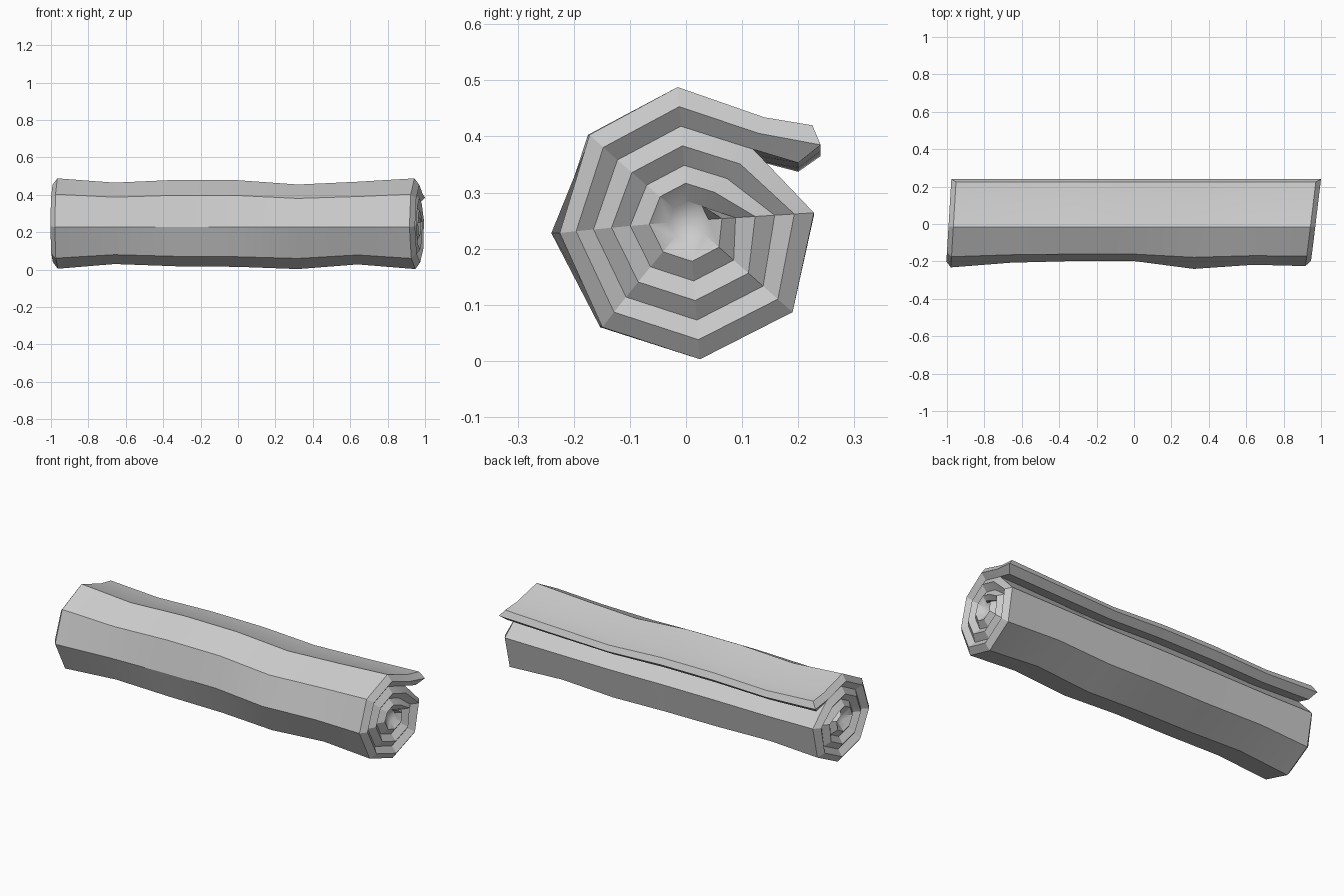
import bpy, bmesh, math
from mathutils import Vector

cube = bpy.data.objects.get("Cube")
if cube:
    bpy.data.objects.remove(cube)

# Plain grey sheet material
mat = bpy.data.materials.new("sheet_grey")
mat.use_nodes = True
grey = (0.6, 0.6, 0.6, 1)
mat.diffuse_color = grey
mat.node_tree.nodes["Principled BSDF"].inputs["Base Color"].default_value = grey

CENTRE = Vector((0.005, 0.25))
PITCH, CORE, RIDGE = 0.07, 0.035, 0.026

# Spiral in (y, z): loose flap, outer turn, then turns shrinking to the core
flap_in = Vector((0.2, 0.353))
flap_mid = Vector((0.24, 0.385))
spiral = [Vector(p) for p in (
    (0.225, 0.42), (0.14, 0.434),
    (-0.015, 0.488), (-0.178, 0.403), (-0.24, 0.228), (-0.153, 0.06),
    (0.025, 0.003), (0.19, 0.087), (0.228, 0.264), (0.12, 0.377))]
for i in range(2, 26):
    arm = spiral[i] - CENTRE
    spiral.append(CENTRE + arm.normalized() * max(CORE, arm.length - PITCH))
spiral.append(spiral[26])
outline = [flap_in, flap_mid] + spiral[:10]

# Wobble along the length: x, top height, bottom height, front inset
sections = [(-0.965, 0.488, 0.005, 0.008), (-0.66, 0.465, 0.03, 0.033),
            (-0.33, 0.48, 0.018, 0.042), (0, 0.478, 0.015, 0.042),
            (0.32, 0.455, 0.003, 0.0), (0.64, 0.47, 0.028, 0.022),
            (0.945, 0.488, 0.003, 0.015)]
LAST = len(sections) - 1


def place(p, s, ridge=False):
    """Put a profile point on one cross-section, with slanted ends."""
    x, top, bottom, inset = sections[s]
    y, z = p
    if z > 0.226:
        z = 0.226 + (z - 0.226) * (top - 0.226) / 0.262
    else:
        z = 0.226 - (0.226 - z) * (0.226 - bottom) / 0.223
    if s == LAST:
        x += 0.12 * y + (RIDGE if ridge else 0)
    elif s == 0:
        x += 0.06 * y - (RIDGE if ridge else 0)
    y += inset * max(0, -y / 0.24) ** 3
    return x, y, z


bm = bmesh.new()

# Outer skin with the loose flap
loops = [[bm.verts.new(place(p, s, p is flap_mid)) for p in outline]
         for s in range(len(sections))]
for a, b in zip(loops, loops[1:]):
    for i in range(len(outline)):
        j = (i + 1) % len(outline)
        bm.faces.new((a[i], a[j], b[j], b[i]))

# Spiral ends: each turn of the sheet has a pointed rim, valleys between turns
for s in (0, LAST):
    loop = loops[s]
    valley = loop[2:] + [bm.verts.new(place(p, s)) for p in spiral[10:34]]
    valley.append(valley[26])
    inner = [loop[0], valley[9]] + valley[10:]
    ridge = [loop[1]]
    for i in range(1, 26):
        q = spiral[9] if i == 1 else spiral[i + 8]
        ridge.append(bm.verts.new(place((spiral[i] + q) / 2, s, True)))
    ridge.append(valley[26])
    for i in range(26):
        for quad in ((valley[i], valley[i + 1], ridge[i + 1], ridge[i]),
                     (ridge[i], ridge[i + 1], inner[i + 1], inner[i])):
            face = list(dict.fromkeys(quad))
            if len(face) > 2:
                bm.faces.new(face)
    # Sunken core fan
    x, y, z = place(CENTRE, s)
    hub = bm.verts.new((x + (0.02 if s == 0 else -0.02), y, z))
    core = valley[26:34]
    for i in range(8):
        bm.faces.new((core[i], core[(i + 1) % 8], hub))

bmesh.ops.recalc_face_normals(bm, faces=bm.faces)
mesh = bpy.data.meshes.new("rolled_sheet")
bm.to_mesh(mesh)
bm.free()
mesh.materials.append(mat)
roll = bpy.data.objects.new("rolled_sheet", mesh)
bpy.context.collection.objects.link(roll)

bpy.ops.object.select_all(action="DESELECT")
roll.select_set(True)
bpy.context.view_layer.objects.active = roll
bpy.ops.object.shade_smooth_by_angle(angle=math.radians(25))
